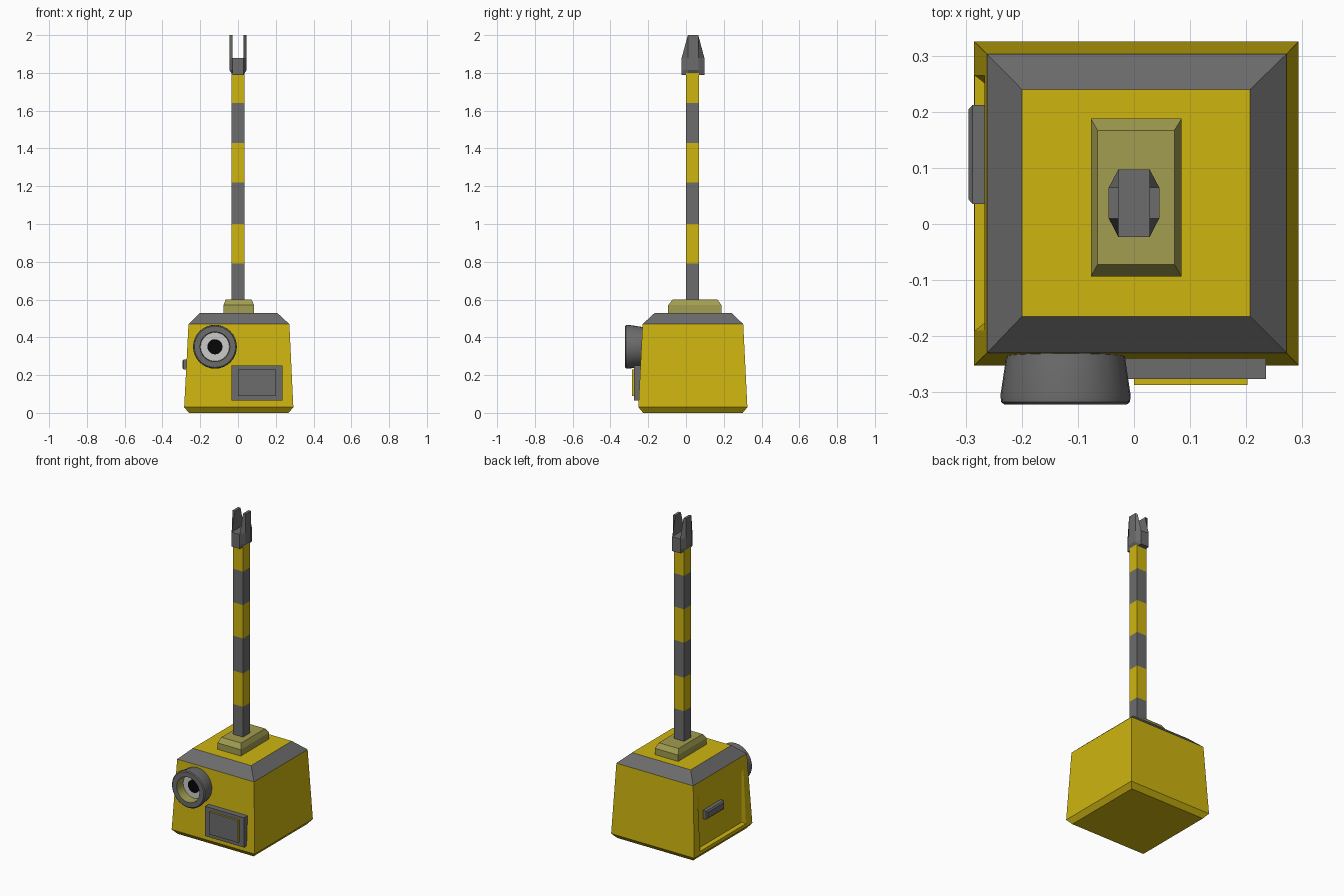
import bpy, bmesh, math

if "Cube" in bpy.data.objects:
    bpy.data.objects.remove(bpy.data.objects["Cube"])


def mat(name, r, g, b):
    m = bpy.data.materials.new(name)
    m.diffuse_color = (r, g, b, 1)
    m.use_nodes = True
    m.node_tree.nodes["Principled BSDF"].inputs["Base Color"].default_value = m.diffuse_color
    return m


YELLOW = mat("yellow", 0.62, 0.46, 0.005)
GRAY = mat("dark_gray", 0.15, 0.15, 0.15)
KHAKI = mat("khaki", 0.36, 0.34, 0.08)
LIGHT = mat("light_gray", 0.6, 0.6, 0.6)
BLACK = mat("black", 0.002, 0.002, 0.002)


def finish(name, bm, mats, rule=None):
    bmesh.ops.recalc_face_normals(bm, faces=bm.faces[:])
    bm.normal_update()
    if rule:
        for f in bm.faces:
            f.material_index = rule(f)
    me = bpy.data.meshes.new(name)
    bm.to_mesh(me)
    bm.free()
    for m in mats:
        me.materials.append(m)
    ob = bpy.data.objects.new(name, me)
    bpy.context.collection.objects.link(ob)
    return ob


def loft(rings):
    """Skin a stack of equal-length rings and cap both ends."""
    bm = bmesh.new()
    rows = [[bm.verts.new(p) for p in ring] for ring in rings]
    n = len(rows[0])
    for a, b in zip(rows, rows[1:]):
        for i in range(n):
            j = (i + 1) % n
            bm.faces.new((a[i], a[j], b[j], b[i]))
    bm.faces.new(rows[0][::-1])
    bm.faces.new(rows[-1])
    return bm


def rect(x0, x1, y0, y1, z):
    return [(x0, y0, z), (x1, y0, z), (x1, y1, z), (x0, y1, z)]


def circle(r, y, n=32, cx=-0.122, cz=0.35):
    return [(cx + r * math.cos(2 * math.pi * i / n), y,
             cz + r * math.sin(2 * math.pi * i / n)) for i in range(n)]


# Tapered body with a chamfered gray shoulder
bm = loft([rect(-0.26, 0.268, -0.227, 0.3, 0),
           rect(-0.285, 0.293, -0.252, 0.325, 0.03),
           rect(-0.262, 0.272, -0.23, 0.303, 0.47),
           rect(-0.2, 0.207, -0.165, 0.24, 0.53)])
bmesh.ops.recalc_face_normals(bm, faces=bm.faces[:])
bm.normal_update()

# Recessed hatch in the left side: two insets, the second is the upright floor
hatch = next(f for f in bm.faces if f.normal.x < -0.98)
for y0, y1, z0, z1, floor in ((-0.19, 0.265, 0.05, 0.39, None),
                              (-0.175, 0.25, 0.06, 0.375, -0.265)):
    mid = hatch.calc_center_median()
    bmesh.ops.inset_individual(bm, faces=[hatch], thickness=0.01)
    for v in hatch.verts:
        v.co.y = y0 if v.co.y < mid.y else y1
        v.co.z = z0 if v.co.z < mid.z else z1
        v.co.x = floor or -0.285 + (v.co.z - 0.03) / 0.44 * 0.023
finish("body", bm, [YELLOW, GRAY],
       lambda f: int(0.48 < f.calc_center_median().z < 0.52))

# Hatch handle with chamfered outer edge
bm = loft([[(x, y, z) for y, z in ((y0, z0), (y1, z0), (y1, z1), (y0, z1))]
           for x, y0, y1, z0, z1 in ((-0.26, 0.036, 0.212, 0.23, 0.283),
                                     (-0.288, 0.036, 0.212, 0.23, 0.283),
                                     (-0.295, 0.044, 0.204, 0.238, 0.275))])
finish("hatch_handle", bm, [GRAY])

# Collar at the foot of the mast
bm = loft([rect(-0.077, 0.085, -0.094, 0.188, 0.525),
           rect(-0.077, 0.085, -0.094, 0.188, 0.57),
           rect(-0.065, 0.072, -0.072, 0.167, 0.6)])
finish("mast_collar", bm, [KHAKI])

# Striped mast
levels = [0.59, 0.79, 1.0, 1.22, 1.43, 1.64, 1.81]
bm = loft([rect(-0.035, 0.035, 0, 0.07, z) for z in levels])


def stripe(f):
    z = f.calc_center_median().z
    return sum(z > k for k in levels[1:-1]) % 2


finish("mast", bm, [GRAY, YELLOW], stripe)


# Mast head: eight-sided block with a narrowed foot
def octagon(x, z):
    return [(-0.028, -0.023, z), (0.028, -0.023, z), (x, 0.01, z), (x, 0.065, z),
            (0.028, 0.097, z), (-0.028, 0.097, z), (-x, 0.065, z), (-x, 0.01, z)]


finish("mast_head", loft([octagon(0.03, 1.79), octagon(0.045, 1.815),
                          octagon(0.045, 1.88)]), [GRAY])

# Two tapering prongs
for side, name in ((-1, "left_prong"), (1, "right_prong")):
    a, b = 0.028 * side, 0.045 * side
    bm = loft([[(a, -0.023, 1.88), (b, 0.01, 1.88), (b, 0.065, 1.88), (a, 0.097, 1.88)],
               [(a, 0.01, 2), (b, 0.01, 2), (b, 0.065, 2), (a, 0.065, 2)]])
    finish(name, bm, [GRAY])

# Lens housing: flared barrel, rounded rim and a deep khaki bore
bm = loft([circle(0.104, -0.22), circle(0.107, -0.245), circle(0.116, -0.305),
           circle(0.115, -0.317), circle(0.109, -0.322), circle(0.079, -0.322),
           circle(0.076, -0.262)])


def lens_colour(f):
    c = f.calc_center_median()
    r = math.hypot(c.x + 0.122, c.z - 0.35)
    if len(f.verts) > 4:
        return 2 if c.y < -0.25 else 0
    return 1 if r < 0.085 else 0


lens = finish("lens_housing", bm, [GRAY, KHAKI, LIGHT], lens_colour)

# Black pupil plate
finish("lens_pupil", loft([circle(0.04, -0.26), circle(0.04, -0.266)]), [BLACK])

# Front panel with a raised plate that has yellow edges
bm = loft([rect(-0.035, 0.235, -0.276, -0.225, z) for z in (0.065, 0.252)])
finish("front_panel", bm, [GRAY])
bm = loft([rect(0, 0.202, -0.287, -0.27, z) for z in (0.09, 0.23)])
finish("front_plate", bm, [YELLOW, GRAY], lambda f: int(f.normal.y < -0.9))

# Smooth the round lens housing only
bpy.ops.object.select_all(action='DESELECT')
lens.select_set(True)
bpy.context.view_layer.objects.active = lens
bpy.ops.object.shade_smooth_by_angle(angle=math.radians(30))
